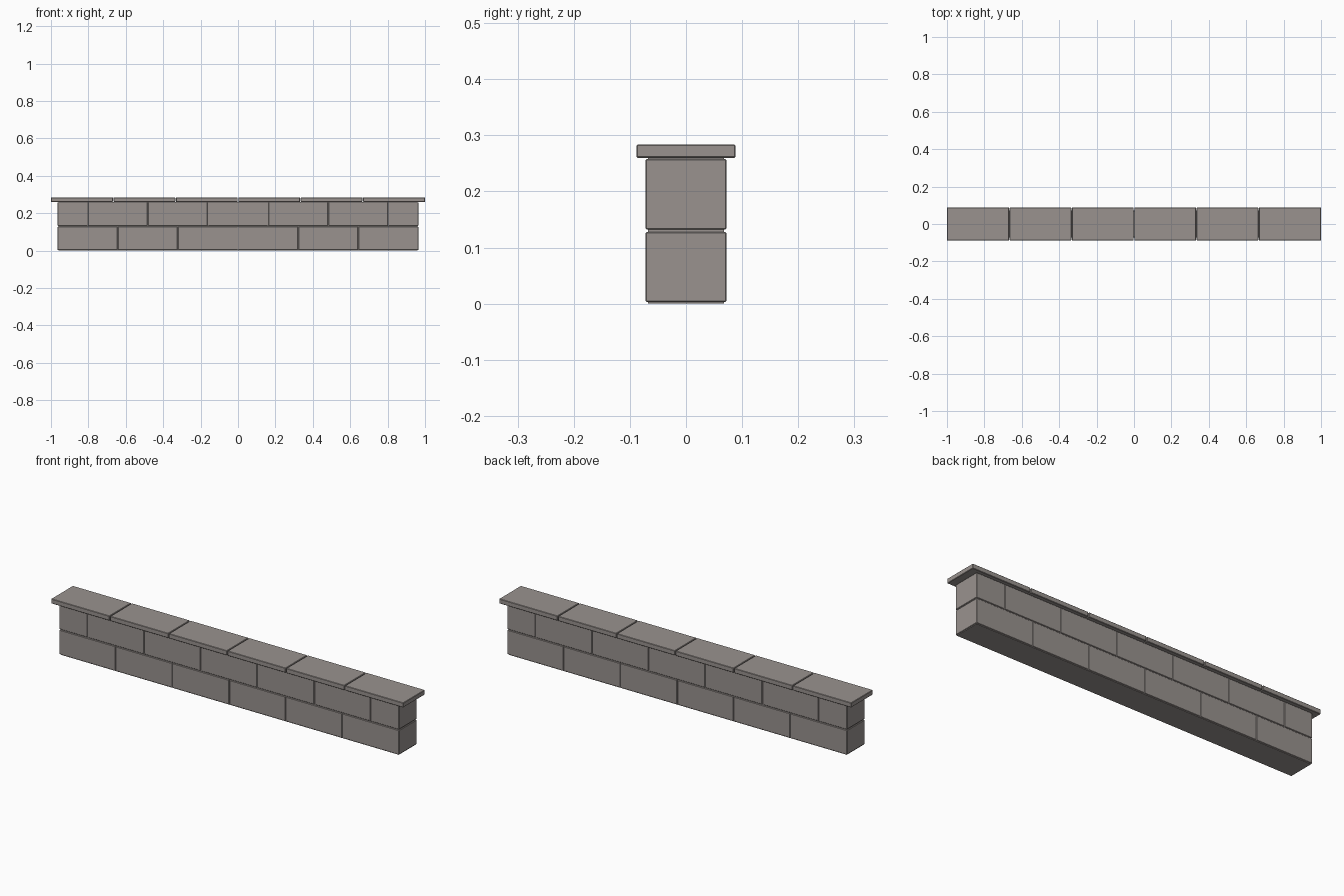
import bpy
import bmesh

if "Cube" in bpy.data.objects:
    bpy.data.objects.remove(bpy.data.objects["Cube"])


def make_material(name, color):
    m = bpy.data.materials.new(name)
    m.diffuse_color = (*color, 1.0)
    m.use_nodes = True
    m.node_tree.nodes["Principled BSDF"].inputs["Base Color"].default_value = m.diffuse_color
    return m


stone = make_material("warm grey stone", (0.32, 0.29, 0.275))


def box(name, x0, x1, half_y, z0, z1, chamfer=0.0):
    """Axis-aligned box centred on y = 0, with optional chamfered edges."""
    bm = bmesh.new()
    bmesh.ops.create_cube(bm, size=1.0)
    for v in bm.verts:
        v.co.x = x0 if v.co.x < 0 else x1
        v.co.y *= 2 * half_y
        v.co.z = z0 if v.co.z < 0 else z1
    if chamfer:
        bmesh.ops.bevel(bm, geom=bm.edges[:], offset=chamfer, segments=1,
                        profile=0.5, affect='EDGES')
    mesh = bpy.data.meshes.new(name)
    bm.to_mesh(mesh)
    bm.free()
    mesh.materials.append(stone)
    obj = bpy.data.objects.new(name, mesh)
    bpy.context.collection.objects.link(obj)
    return obj


def row(name, joints, half_y, z0, z1, gap, chamfer):
    """Row of blocks between successive joint positions."""
    last = len(joints) - 2
    for i in range(last + 1):
        a = joints[i] + (gap / 2 if i > 0 else 0)
        b = joints[i + 1] - (gap / 2 if i < last else 0)
        box(f"{name}_{i + 1}", a, b, half_y, z0, z1, chamfer)


END = 0.965
STEP = 2 * END / 6

# Recessed mortar core
box("mortar_core", -END + 0.004, END - 0.004, 0.068, 0.0, 0.26)

# Two courses in running bond, the upper one with half blocks at the ends
lower = [-END + STEP * i for i in range(7)]
upper = [-END] + [-END + STEP * (i + 0.5) for i in range(6)] + [END]
row("lower_block", lower, 0.072, 0.003, 0.128, 0.004, 0.002)
row("upper_block", upper, 0.072, 0.132, 0.258, 0.004, 0.002)

# Overhanging coping slabs
row("coping_slab", [-1 + i / 3 for i in range(7)], 0.088, 0.26, 0.284, 0.004, 0.002)
